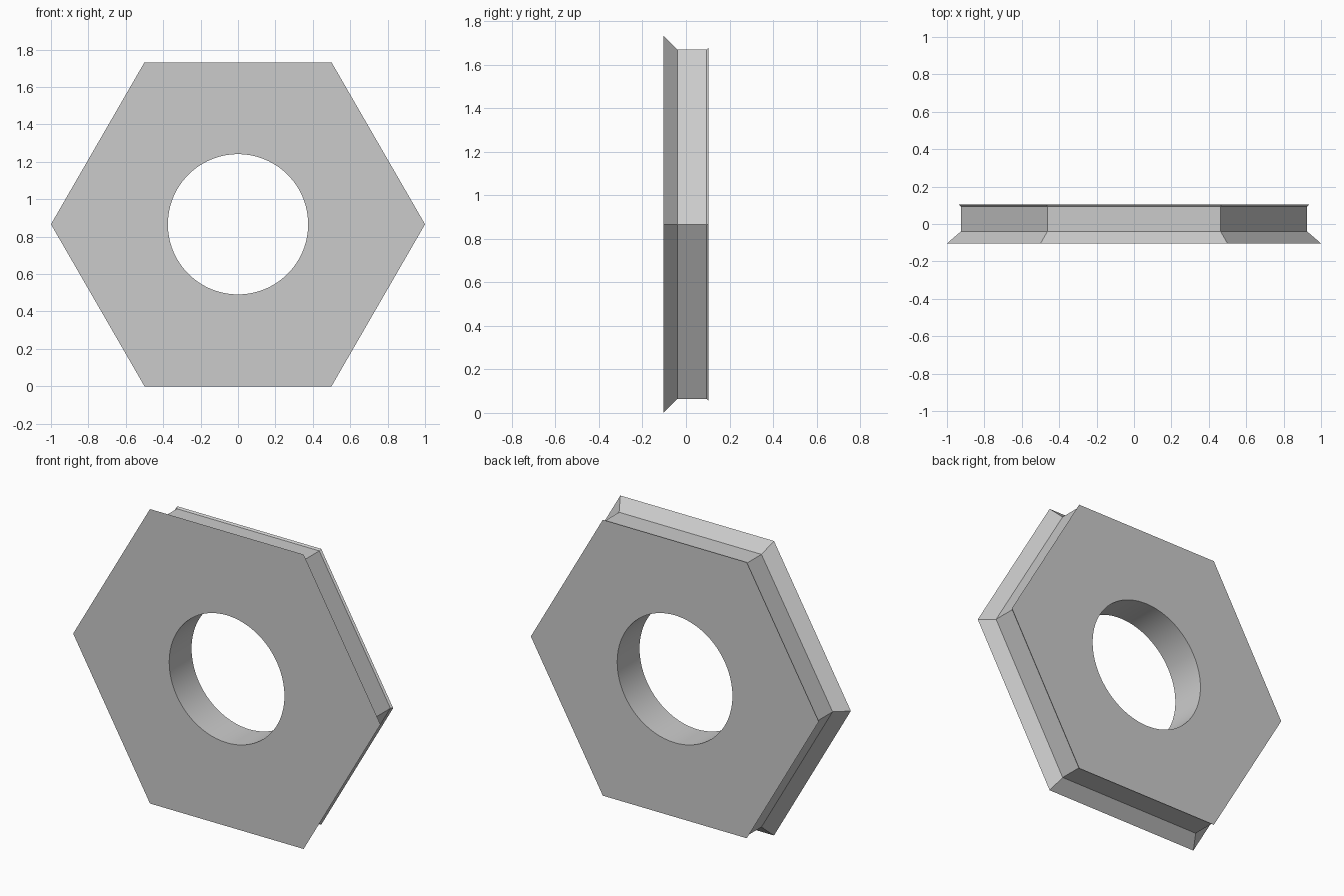
import bpy
import bmesh
from math import cos, sin, radians, sqrt

cube = bpy.data.objects.get("Cube")
if cube:
    bpy.data.objects.remove(cube, do_unlink=True)

CENTRE_Z = sqrt(3) / 2
HOLE_RADIUS = 0.375
# Hexagon corner radius at each depth: front flange, body, back lip
PROFILE = [(-0.104, 1.0), (-0.04, 0.926), (0.094, 0.926), (0.104, 0.937)]

grey = bpy.data.materials.new("light grey")
grey.use_nodes = True
grey.diffuse_color = (0.6, 0.6, 0.6, 1)
grey.node_tree.nodes["Principled BSDF"].inputs["Base Color"].default_value = grey.diffuse_color


def prism(name, profile, sides):
    """Solid with regular polygon sections stacked along y."""
    bm = bmesh.new()
    rings = []
    for y, r in profile:
        angles = [radians(360 * k / sides) for k in range(sides)]
        rings.append([bm.verts.new((r * cos(a), y, CENTRE_Z + r * sin(a))) for a in angles])
    for low, high in zip(rings, rings[1:]):
        for k in range(sides):
            n = (k + 1) % sides
            bm.faces.new((low[k], low[n], high[n], high[k]))
    bm.faces.new(rings[0])
    bm.faces.new(rings[-1])
    bmesh.ops.recalc_face_normals(bm, faces=bm.faces)
    mesh = bpy.data.meshes.new(name)
    bm.to_mesh(mesh)
    bm.free()
    mesh.materials.append(grey)
    obj = bpy.data.objects.new(name, mesh)
    bpy.context.collection.objects.link(obj)
    return obj


# Hexagonal plate with flared edges
plate = prism("hexagonal_plate", PROFILE, 6)

# Round hole through the middle
cutter = prism("hole_cutter", [(-0.3, HOLE_RADIUS), (0.3, HOLE_RADIUS)], 96)
cutter.hide_render = True
hole = plate.modifiers.new("round hole", 'BOOLEAN')
hole.operation = 'DIFFERENCE'
hole.solver = 'EXACT'
hole.object = cutter

bpy.ops.object.select_all(action='DESELECT')
plate.select_set(True)
bpy.context.view_layer.objects.active = plate
bpy.ops.object.modifier_apply(modifier=hole.name)
bpy.data.objects.remove(cutter, do_unlink=True)

# Smooth the bore, keep the hexagon edges sharp
bpy.ops.object.shade_smooth_by_angle(angle=radians(20))
